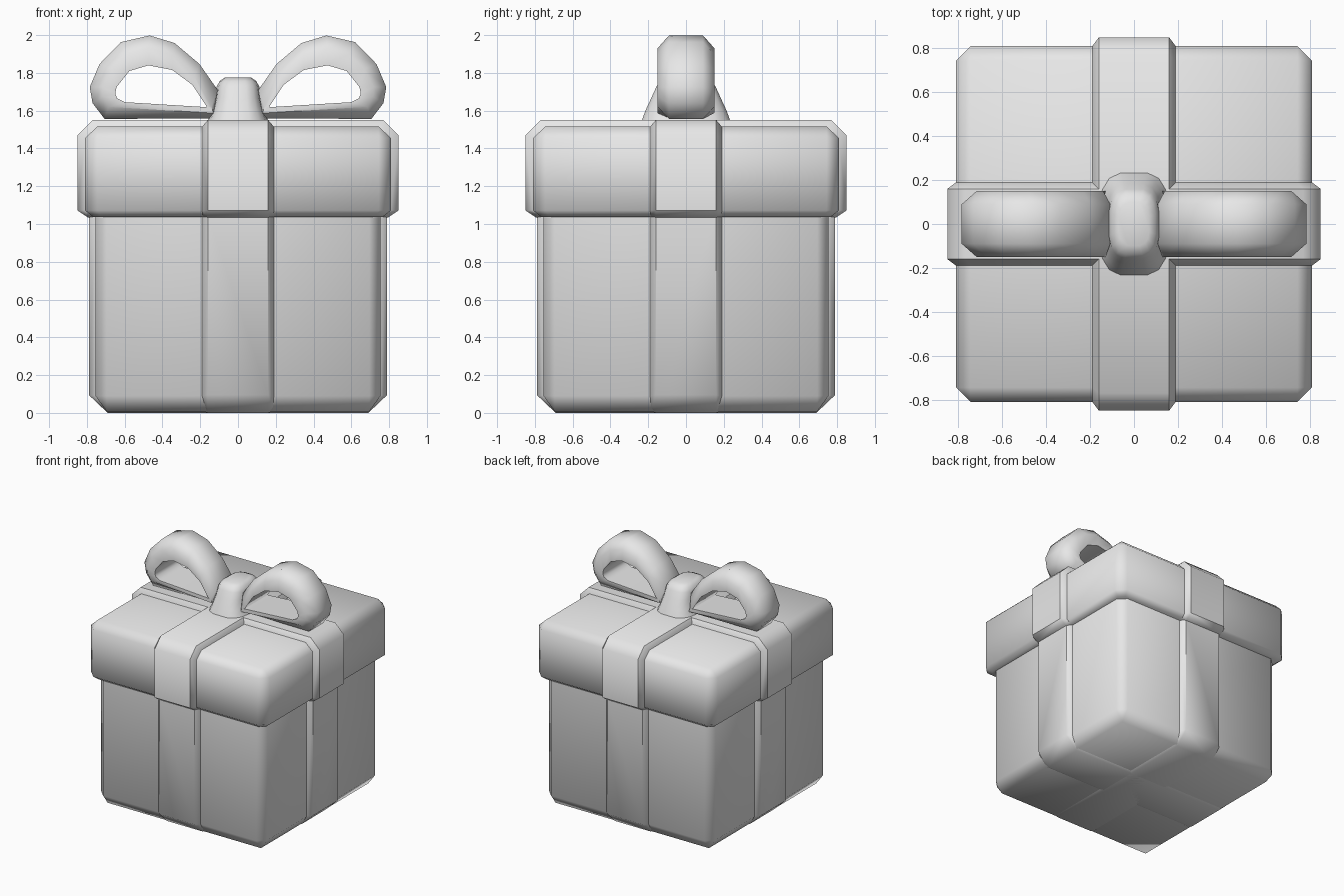
import bpy, bmesh, math

if "Cube" in bpy.data.objects:
    bpy.data.objects.remove(bpy.data.objects["Cube"])

grey = bpy.data.materials.new("light_grey")
grey.diffuse_color = (0.8, 0.8, 0.8, 1)
grey.use_nodes = True
grey.node_tree.nodes["Principled BSDF"].inputs["Base Color"].default_value = grey.diffuse_color


def loft(name, rings, angle, cyclic=False):
    """Skin a list of closed rings of points; cap the ends unless cyclic."""
    bm = bmesh.new()
    vr = [[bm.verts.new(p) for p in r] for r in rings]
    n = len(vr[0])
    pairs = list(zip(vr, vr[1:])) + ([(vr[-1], vr[0])] if cyclic else [])
    for a, b in pairs:
        for i in range(n):
            j = (i + 1) % n
            bm.faces.new((a[i], a[j], b[j], b[i]))
    if not cyclic:
        bm.faces.new(vr[0])
        bm.faces.new(vr[-1])
    bmesh.ops.remove_doubles(bm, verts=bm.verts, dist=0.0005)
    bmesh.ops.recalc_face_normals(bm, faces=bm.faces)
    me = bpy.data.meshes.new(name)
    bm.to_mesh(me)
    bm.free()
    me.materials.append(grey)
    ob = bpy.data.objects.new(name, me)
    bpy.context.collection.objects.link(ob)
    bpy.ops.object.select_all(action='DESELECT')
    ob.select_set(True)
    bpy.context.view_layer.objects.active = ob
    bpy.ops.object.shade_smooth_by_angle(angle=math.radians(angle))
    return ob


def square(h, c, z):
    """Square of half size h with corners cut by c."""
    k = h - c
    return [(h, -k, z), (h, k, z), (k, h, z), (-k, h, z),
            (-h, k, z), (-h, -k, z), (-k, -h, z), (k, -h, z)]


def outline(half):
    """Mirror a right-hand side profile into a closed outline."""
    return half + [(-a, z) for a, z in reversed(half)]


def ribbon(name, inner, outer):
    """Crossing bands with slanted sides, one along each axis."""
    low, high = outline(inner), outline(outer)
    levels = [(-0.19, low), (-0.16, high), (0.16, high), (0.19, low)]
    loft(name + "_front_back", [[(w, a, z) for a, z in o] for w, o in levels], 47)
    loft(name + "_sides", [[(a, w, z) for a, z in o] for w, o in levels], 47)


# box body and lid
loft("box_body", [square(0.695, 0.0, 0.008), square(0.755, 0.06, 0.09),
                  square(0.755, 0.06, 1.06)], 60)
loft("lid", [square(0.765, 0.04, 1.037), square(0.81, 0.065, 1.072),
             square(0.81, 0.065, 1.455), square(0.745, 0.0, 1.515)], 60)

# ribbons around the body and the lid
ribbon("body_ribbon", [(0.69, 0.012), (0.755, 0.09), (0.755, 1.05)],
       [(0.69, 0.0), (0.79, 0.095), (0.79, 1.05)])
ribbon("lid_ribbon", [(0.765, 1.04), (0.81, 1.072), (0.81, 1.455), (0.745, 1.515)],
       [(0.795, 1.035), (0.85, 1.072), (0.85, 1.47), (0.77, 1.55)])

# bow loops: crown line, rim line and inner line in (x, z) at each station
stations = [
    ((.108, 1.71), (.14, 1.62), (.165, 1.62)),
    ((.204, 1.847), (.23, 1.783), (.24, 1.735)),
    ((.336, 1.958), (.347, 1.894), (.347, 1.815)),
    ((.468, 1.998), (.474, 1.931), (.474, 1.84)),
    ((.62, 1.963), (.585, 1.90), (.575, 1.81)),
    ((.733, 1.847), (.67, 1.82), (.643, 1.725)),
    ((.785, 1.725), (.717, 1.725), (.65, 1.69)),
    ((.77, 1.64), (.715, 1.675), (.64, 1.665)),
    ((.706, 1.556), (.685, 1.62), (.60, 1.645)),
    ((.13, 1.56), (.13, 1.587), (.155, 1.618)),
]
for side, s in (("right", 1), ("left", -1)):
    rings = []
    for crown, rim, inner in stations:
        section = [(rim, -.15), (crown, -.09), (crown, .09),
                   (rim, .15), (inner, .15), (inner, -.15)]
        rings.append([(s * p[0], y, p[1]) for p, y in section])
    loft("bow_loop_" + side, rings, 50, cyclic=True)


# bow knot: rounded rectangles narrowing upward
def rounded(hx, hy, z, n=16):
    ring = []
    for i in range(n):
        t = 2 * math.pi * (i + 0.5) / n
        c, v = math.cos(t), math.sin(t)
        ring.append((math.copysign(hx * abs(c) ** 0.6, c),
                     math.copysign(hy * abs(v) ** 0.7, v), z))
    return ring


loft("bow_knot", [rounded(hx, hy, z) for hx, hy, z in (
    (.165, .24, 1.54), (.14, .218, 1.60), (.122, .185, 1.67),
    (.115, .16, 1.725), (.098, .14, 1.757), (.07, .10, 1.775))], 60)
